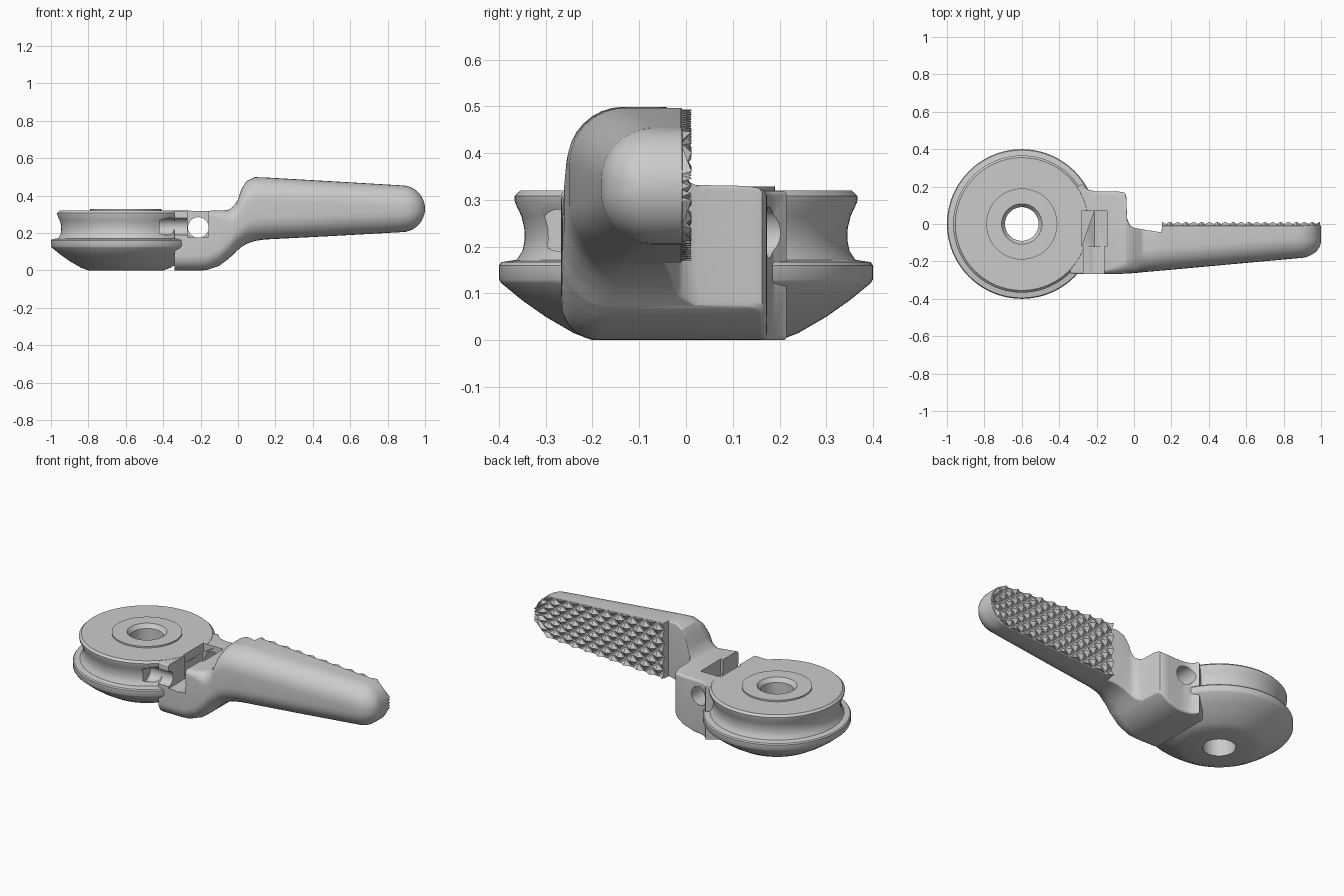
import bpy, bmesh, math
from mathutils import Matrix, Vector

if "Cube" in bpy.data.objects:
    bpy.data.objects.remove(bpy.data.objects["Cube"])


def make_object(name, bm):
    bmesh.ops.recalc_face_normals(bm, faces=bm.faces[:])
    me = bpy.data.meshes.new(name)
    bm.to_mesh(me)
    bm.free()
    ob = bpy.data.objects.new(name, me)
    bpy.context.collection.objects.link(ob)
    return ob


def activate(ob):
    bpy.ops.object.select_all(action='DESELECT')
    ob.select_set(True)
    bpy.context.view_layer.objects.active = ob


def boolean(target, other, operation):
    activate(target)
    mod = target.modifiers.new("bool", 'BOOLEAN')
    mod.operation = operation
    mod.solver = 'EXACT'
    mod.object = other
    bpy.ops.object.modifier_apply(modifier=mod.name)
    bpy.data.objects.remove(other, do_unlink=True)


def revolve(name, profile, cx, steps=80):
    bm = bmesh.new()
    rings = []
    for i in range(steps):
        a = 2 * math.pi * i / steps
        rings.append([bm.verts.new((cx + r * math.cos(a), r * math.sin(a), z)) for r, z in profile])
    n = len(profile)
    for i in range(steps):
        p, q = rings[i], rings[(i + 1) % steps]
        for j in range(n):
            k = (j + 1) % n
            bm.faces.new((p[j], q[j], q[k], p[k]))
    return make_object(name, bm)


def section(x, zb, zt, yf, yb, rt, rb, r_back):
    """Rounded cross-section in the y-z plane."""
    corners = [(yf, zb, 1, 1, rb, 180), (yb, zb, -1, 1, r_back, 270),
               (yb, zt, -1, -1, r_back, 0), (yf, zt, 1, -1, rt, 90)]
    pts = []
    for y, z, sy, sz, r, start in corners:
        for i in range(9):
            a = math.radians(start + 90 * i / 8)
            pts.append(Vector((x, y + sy * r + r * math.cos(a), z + sz * r + r * math.sin(a))))
    return pts


def loft(name, sections):
    bm = bmesh.new()
    rings = [[bm.verts.new(p) for p in s] for s in sections]
    for p, q in zip(rings, rings[1:]):
        for j in range(len(p)):
            k = (j + 1) % len(p)
            bm.faces.new((p[j], p[k], q[k], q[j]))
    bm.faces.new(rings[0])
    bm.faces.new(rings[-1])
    return make_object(name, bm)


def box(name, x0, x1, y0, y1, z0, z1):
    bm = bmesh.new()
    bmesh.ops.create_cube(bm, size=1)
    for v in bm.verts:
        v.co = ((x0 + x1) / 2 + v.co.x * (x1 - x0), (y0 + y1) / 2 + v.co.y * (y1 - y0),
                (z0 + z1) / 2 + v.co.z * (z1 - z0))
    return make_object(name, bm)


def rod(name, axis, centre, radius, length, sides=32):
    bm = bmesh.new()
    rot = Matrix.Rotation(math.pi / 2, 4, 'X' if axis == 'y' else 'Y')
    bmesh.ops.create_cone(bm, cap_ends=True, segments=sides, radius1=radius, radius2=radius,
                          depth=length, matrix=Matrix.Translation(centre) @ rot)
    return make_object(name, bm)


# Grooved wheel: hole, domed underside, cable groove, raised boss
profile = [(0.09, 0.0), (0.20, 0.0), (0.24, 0.015), (0.30, 0.05), (0.35, 0.085), (0.395, 0.122),
           (0.40, 0.13), (0.40, 0.16), (0.395, 0.167), (0.362, 0.172), (0.35, 0.19), (0.345, 0.215),
           (0.346, 0.24), (0.352, 0.265), (0.366, 0.295), (0.367, 0.308), (0.355, 0.32),
           (0.19, 0.32), (0.19, 0.329), (0.108, 0.329), (0.09, 0.305)]
lever = revolve("lever_body", profile, -0.6)

# Anchor block flowing into the handle: x, bottom, top, front, back, front radii, back radius
rows = [(-0.34, 0.0, 0.319, -0.265, 0.17, 0.01, 0.08, 0.006),
        (-0.30, 0.0, 0.319, -0.267, 0.20, 0.01, 0.08, 0.006),
        (-0.28, 0.0, 0.319, -0.267, 0.215, 0.01, 0.08, 0.008),
        (-0.25, 0.0, 0.319, -0.267, 0.186, 0.01, 0.08, 0.012),
        (-0.21, 0.0, 0.319, -0.267, 0.175, 0.01, 0.08, 0.015),
        (-0.17, 0.002, 0.319, -0.267, 0.173, 0.02, 0.08, 0.015),
        (-0.10, 0.025, 0.32, -0.266, 0.173, 0.04, 0.09, 0.015),
        (-0.06, 0.055, 0.323, -0.266, 0.172, 0.06, 0.10, 0.015),
        (-0.046, 0.067, 0.327, -0.265, 0.163, 0.07, 0.10, 0.015),
        (-0.04, 0.072, 0.33, -0.265, 0.14, 0.075, 0.10, 0.012),
        (-0.038, 0.074, 0.332, -0.265, 0.03, 0.075, 0.10, 0.012)]
rows += [(-0.02, 0.092, 0.348, -0.264, -0.008, 0.085, 0.11, 0.01),
         (0.0, 0.11, 0.38, -0.262, -0.02, 0.10, 0.11, 0.01),
         (0.018, 0.125, 0.435, -0.261, -0.024, 0.11, 0.11, 0.01),
         (0.045, 0.142, 0.478, -0.258, -0.029, 0.12, 0.12, 0.01),
         (0.09, 0.158, 0.499, -0.254, -0.036, 0.12, 0.12, 0.01),
         (0.147, 0.166, 0.497, -0.249, -0.045, 0.12, 0.12, 0.01),
         (0.15, 0.166, 0.497, -0.249, -0.008, 0.12, 0.12, 0.005),
         (0.50, 0.184, 0.477, -0.217, -0.008, 0.115, 0.115, 0.005)]


def grip_range(x):
    """Bottom and top of the grip, including its rounded tip."""
    t = (min(x, 0.875) - 0.15) / 0.725
    zb, zt = 0.166 + 0.039 * t, 0.497 - 0.042 * t
    if x > 0.875:
        h = 0.125 * math.sqrt(max(0.0, 1 - ((x - 0.875) / 0.125) ** 2))
        zb, zt = 0.33 - h, 0.33 + h
    return zb, zt


for i in range(10):
    a = math.radians(86 * i / 9)
    x = 0.875 + 0.125 * math.sin(a)
    zb, zt = grip_range(x)
    r = min(0.11, (zt - zb) * 0.45)
    rows.append((x, zb, zt, -0.09 - 0.093 * math.cos(a), -0.008, r, r, min(0.005, r / 3)))
boolean(lever, loft("arm", [section(*r) for r in rows]), 'UNION')

# Cable slot, barrel pocket, through passage and groove run-out
for cutter in (box("slot", -0.27, -0.16, -0.35, -0.10, 0.18, 0.5),
               box("pocket", -0.278, -0.145, -0.12, 0.07, 0.225, 0.5),
               rod("barrel_seat", 'y', (-0.2115, -0.025, 0.23), 0.077, 0.19, 6),
               rod("passage", 'y', (-0.212, 0.0, 0.23), 0.055, 0.8),
               rod("run_out", 'x', (-0.32, -0.27, 0.235), 0.045, 0.2)):
    cutter.hide_render = True
    boolean(lever, cutter, 'DIFFERENCE')
activate(lever)
bpy.ops.object.shade_smooth_by_angle(angle=math.radians(32))

# Knurled grip face: staggered diamond pyramids with a skirt sunk into the handle
bm = bmesh.new()
NX, NZ = 20, 8
grid = []
for i in range(NX + 1):
    x = 0.15 + 0.845 * i / NX
    zb, zt = grip_range(x)
    zb, zt = zb + 0.004, zt - 0.004
    grid.append([bm.verts.new((x, 0.012 if (i + j) % 2 == 0 else -0.012, zb + (zt - zb) * j / NZ))
                 for j in range(NZ + 1)])
for i in range(NX):
    for j in range(NZ):
        a, b, c, d = grid[i][j], grid[i + 1][j], grid[i + 1][j + 1], grid[i][j + 1]
        tris = ((a, b, d), (b, c, d)) if (i + j) % 2 == 0 else ((a, b, c), (a, c, d))
        for t in tris:
            bm.faces.new(t)
edges = [e for e in bm.edges if e.is_boundary]
skirt = bmesh.ops.extrude_edge_only(bm, edges=edges)
for v in skirt["geom"]:
    if isinstance(v, bmesh.types.BMVert):
        v.co.y = -0.02
make_object("knurled_grip", bm)
